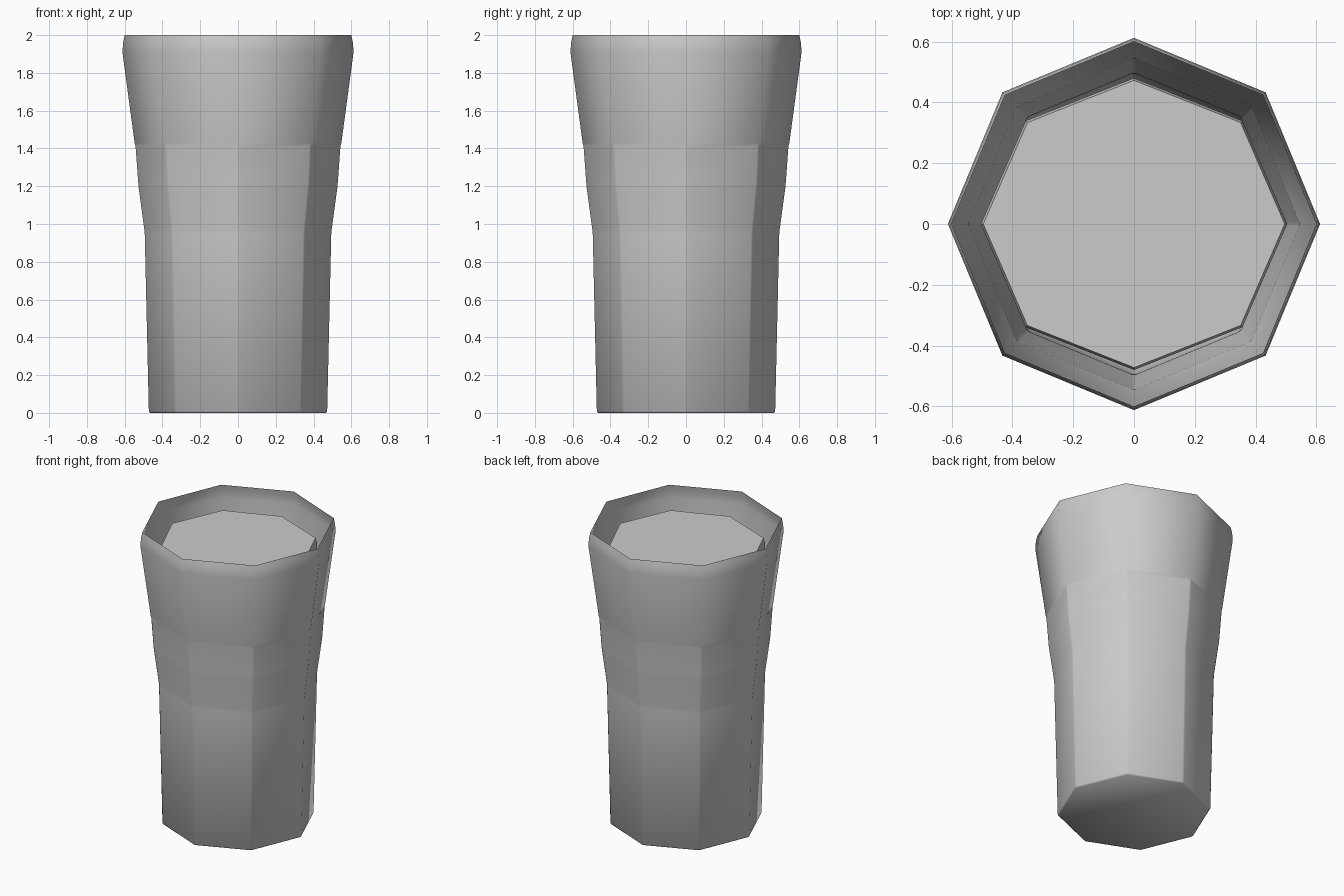
import bpy, bmesh, math

if "Cube" in bpy.data.objects:
    bpy.data.objects.remove(bpy.data.objects["Cube"])

SIDES = 8


def lathe(name, profile, sx=1.0, sy=1.0, cap_top=False, bevel_below=None):
    """Octagonal shell from (radius, z) rings, listed bottom to top."""
    bm = bmesh.new()
    rings = []
    for r, z in profile:
        rings.append([bm.verts.new((sx * r * math.cos(math.tau * i / SIDES),
                                    sy * r * math.sin(math.tau * i / SIDES), z))
                      for i in range(SIDES)])
    for a, b in zip(rings, rings[1:]):
        for i in range(SIDES):
            j = (i + 1) % SIDES
            bm.faces.new((a[i], a[j], b[j], b[i]))
    bm.faces.new(rings[0][::-1])
    if cap_top:
        bm.faces.new(rings[-1])
    # narrow bevels on the edges of the lower facets
    if bevel_below:
        edges = [e for e in bm.edges
                 if max(v.co.z for v in e.verts) < bevel_below
                 and min(v.co.z for v in e.verts) >= 0]
        bmesh.ops.bevel(bm, geom=edges, offset=0.008, segments=1,
                        profile=0.5, affect='EDGES')
    bmesh.ops.recalc_face_normals(bm, faces=bm.faces[:])
    me = bpy.data.meshes.new(name)
    bm.to_mesh(me)
    bm.free()
    ob = bpy.data.objects.new(name, me)
    bpy.context.collection.objects.link(ob)
    return ob


def smooth(ob, degrees):
    bpy.ops.object.select_all(action='DESELECT')
    ob.select_set(True)
    bpy.context.view_layer.objects.active = ob
    bpy.ops.object.shade_smooth_by_angle(angle=math.radians(degrees))


# thin glass shell: faceted foot, stepped waist, flared mouth, turned-in rim
glass = lathe("glass", [(0.475, 0), (0.497, 0.955), (0.53, 1.20), (0.546, 1.42),
                        (0.612, 1.91), (0.608, 1.96), (0.60, 2.0)],
              bevel_below=1.43)
smooth(glass, 50)

# drink inside the glass, slightly narrower front to back
drink = lathe("drink", [(0.44, 0.03), (0.455, 0.96), (0.48, 1.35),
                        (0.48, 1.85), (0.472, 1.88)],
              sx=1.05, cap_top=True)
smooth(drink, 30)
